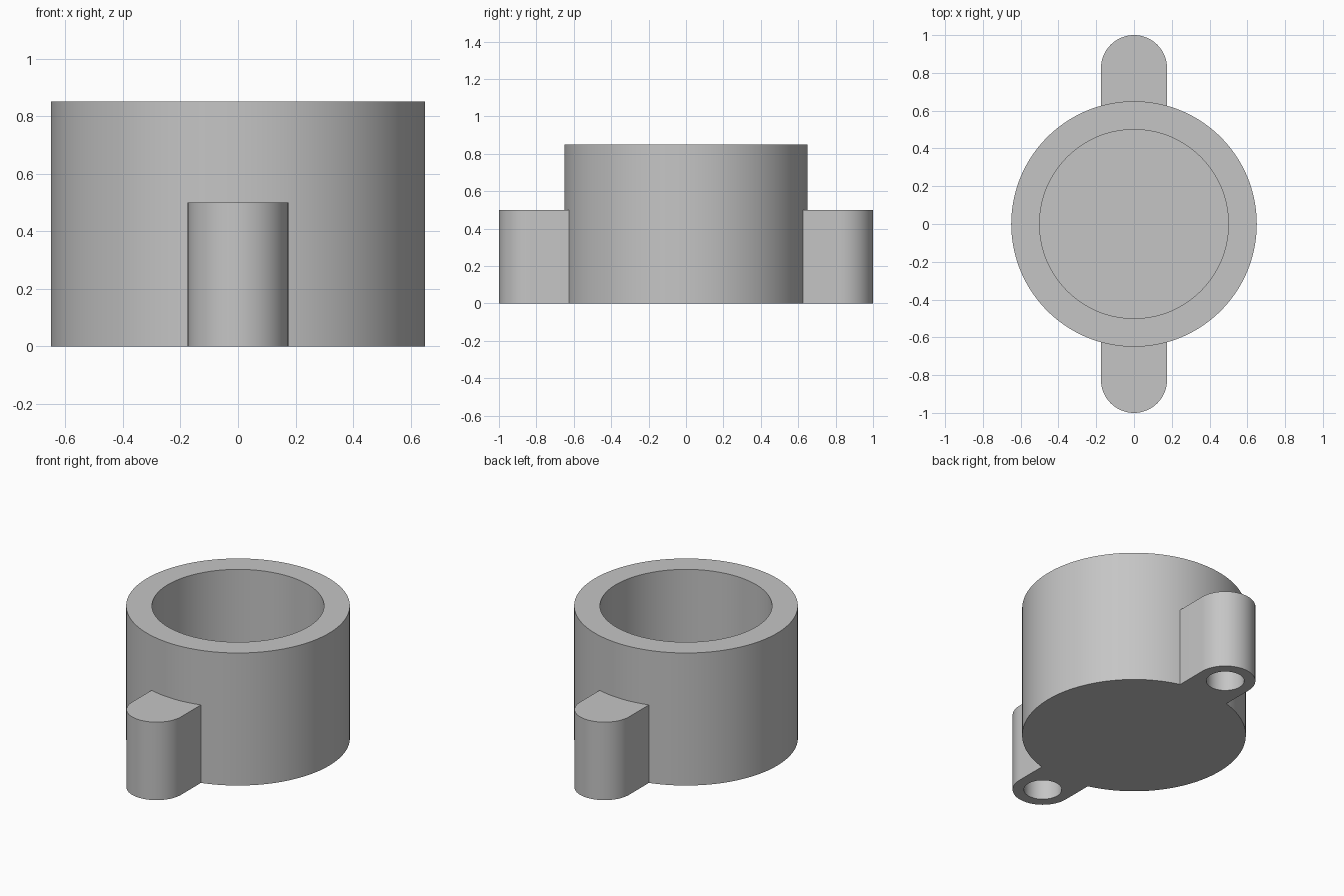
import bpy, bmesh
from math import pi, sin, cos, radians

cube = bpy.data.objects.get("Cube")
if cube:
    bpy.data.objects.remove(cube, do_unlink=True)

grey = bpy.data.materials.new("light grey")
grey.use_nodes = True
colour = (0.56, 0.56, 0.56, 1)
grey.diffuse_color = colour
grey.node_tree.nodes["Principled BSDF"].inputs["Base Color"].default_value = colour

OUTER, INNER, HEIGHT, FLOOR = 0.65, 0.5, 0.85, 0.15
LUG_R, LUG_Y, LUG_H = 0.175, 0.825, 0.5
HOLE_R, HOLE_DEPTH = 0.11, 0.4


def arc(radius, cy, start, end, steps):
    return [(radius * cos(start + (end - start) * i / steps),
             cy + radius * sin(start + (end - start) * i / steps))
            for i in range(steps + 1)]


def prism(name, outline, z0, z1):
    """Extrude a counter-clockwise outline from z0 up to z1."""
    bm = bmesh.new()
    base = bm.faces.new([bm.verts.new((x, y, z0)) for x, y in outline])
    top = bmesh.ops.extrude_face_region(bm, geom=[base], use_keep_orig=True)
    verts = [v for v in top["geom"] if isinstance(v, bmesh.types.BMVert)]
    bmesh.ops.translate(bm, verts=verts, vec=(0, 0, z1 - z0))
    bmesh.ops.recalc_face_normals(bm, faces=bm.faces)
    mesh = bpy.data.meshes.new(name)
    bm.to_mesh(mesh)
    bm.free()
    mesh.materials.append(grey)
    obj = bpy.data.objects.new(name, mesh)
    bpy.context.collection.objects.link(obj)
    return obj


def disc(name, radius, cy, z0, z1, steps):
    return prism(name, arc(radius, cy, 0, 2 * pi, steps)[:-1], z0, z1)


def combine(target, tool, operation):
    """Apply a boolean and discard the tool."""
    mod = target.modifiers.new(operation, 'BOOLEAN')
    mod.operation, mod.object, mod.solver = operation, tool, 'EXACT'
    bpy.context.view_layer.objects.active = target
    bpy.ops.object.modifier_apply(modifier=mod.name)
    bpy.data.objects.remove(tool, do_unlink=True)


# Round body
housing = disc("cup_housing", OUTER, 0, 0, HEIGHT, 128)

# Rounded mounting lugs at front and back
for side in (-1, 1):
    outline = arc(LUG_R, LUG_Y, 0, pi, 32) + [(-LUG_R, INNER), (LUG_R, INNER)]
    outline = [(x * side, y * side) for x, y in outline]
    combine(housing, prism("lug", outline, 0, LUG_H), 'UNION')

# Open cavity from the top
combine(housing, disc("cavity_cutter", INNER, 0, FLOOR, HEIGHT + 0.1, 128), 'DIFFERENCE')

# Blind screw holes from below
for side in (-1, 1):
    hole = disc("hole_cutter", HOLE_R, LUG_Y * side, -0.1, HOLE_DEPTH, 48)
    combine(housing, hole, 'DIFFERENCE')

# Smooth walls, crisp rims
bpy.ops.object.select_all(action='DESELECT')
housing.select_set(True)
bpy.context.view_layer.objects.active = housing
bpy.ops.object.shade_smooth_by_angle(angle=radians(30))
